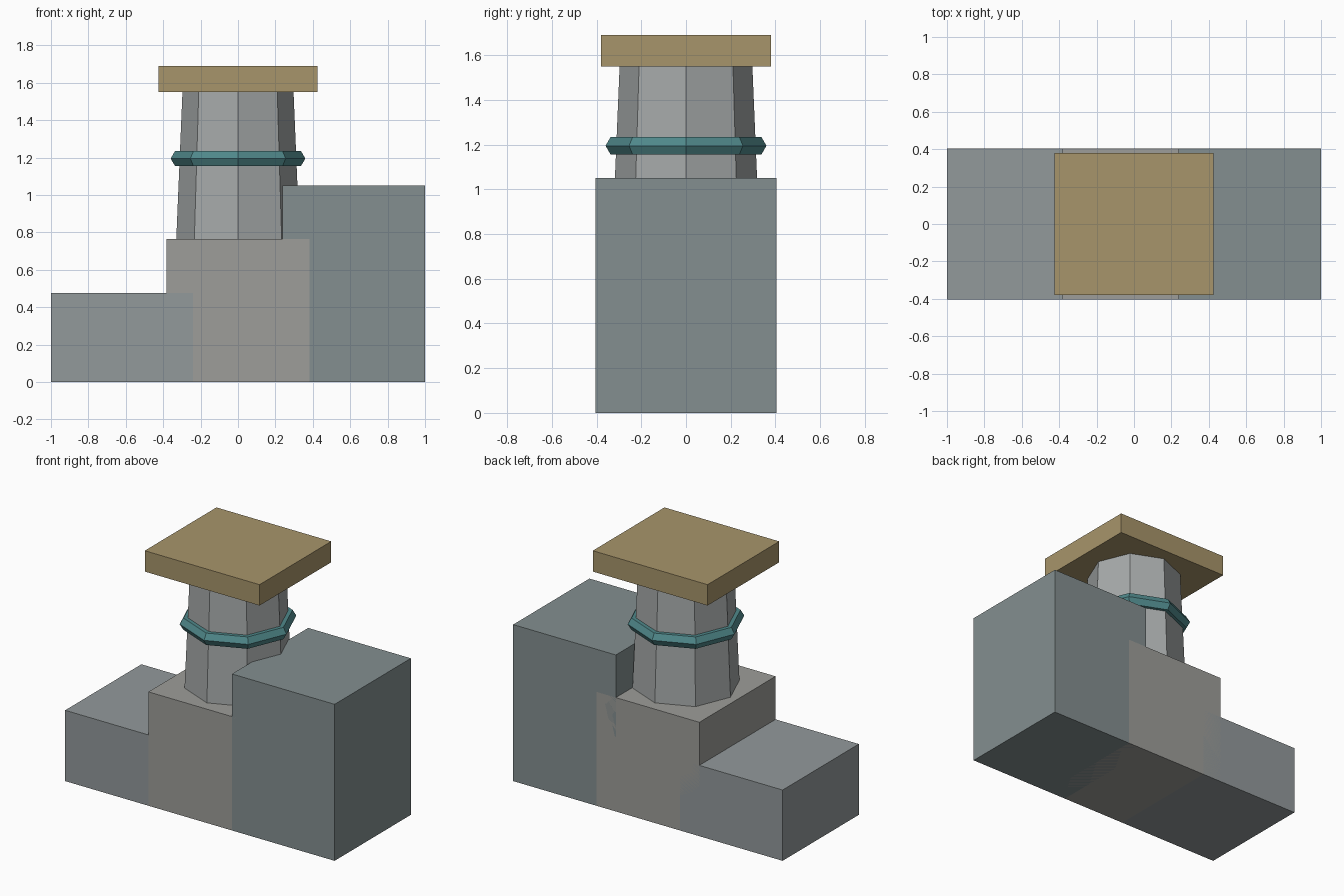
import bpy
from math import pi

if "Cube" in bpy.data.objects:
    bpy.data.objects.remove(bpy.data.objects["Cube"])


def paint(obj, name, color):
    obj.name = name
    mat = bpy.data.materials.new(name + "_paint")
    mat.diffuse_color = (*color, 1)
    mat.use_nodes = True
    mat.node_tree.nodes["Principled BSDF"].inputs["Base Color"].default_value = mat.diffuse_color
    obj.data.materials.append(mat)


def box(name, x0, x1, half_y, z0, z1, color):
    bpy.ops.mesh.primitive_cube_add(size=1, location=((x0 + x1) / 2, 0, (z0 + z1) / 2))
    obj = bpy.context.object
    obj.scale = (x1 - x0, 2 * half_y, z1 - z0)
    bpy.ops.object.transform_apply(location=False, rotation=False, scale=True)
    paint(obj, name, color)


# Three overlapping steps rising to the right
box("low_step", -1.0, -0.24, 0.404, 0, 0.475, (0.29, 0.32, 0.33))
box("middle_step", -0.382, 0.382, 0.404, 0, 0.764, (0.34, 0.34, 0.32))
box("high_step", 0.238, 1.0, 0.404, 0, 1.05, (0.23, 0.275, 0.28))

# Tapered eight-sided column, corners on the axes
bpy.ops.mesh.primitive_cone_add(vertices=8, radius1=0.33, radius2=0.297,
                                depth=1.55 - 0.764, location=(0, 0, (1.55 + 0.764) / 2))
paint(bpy.context.object, "column", (0.38, 0.40, 0.40))

# Faceted ring around the column
bpy.ops.mesh.primitive_torus_add(major_segments=8, minor_segments=6, major_radius=0.314,
                                 minor_radius=0.046, location=(0, 0, 1.195))
paint(bpy.context.object, "column_ring", (0.08, 0.25, 0.26))

# Flat slab on top
box("cap_slab", -0.426, 0.426, 0.38, 1.55, 1.69, (0.39, 0.30, 0.145))
